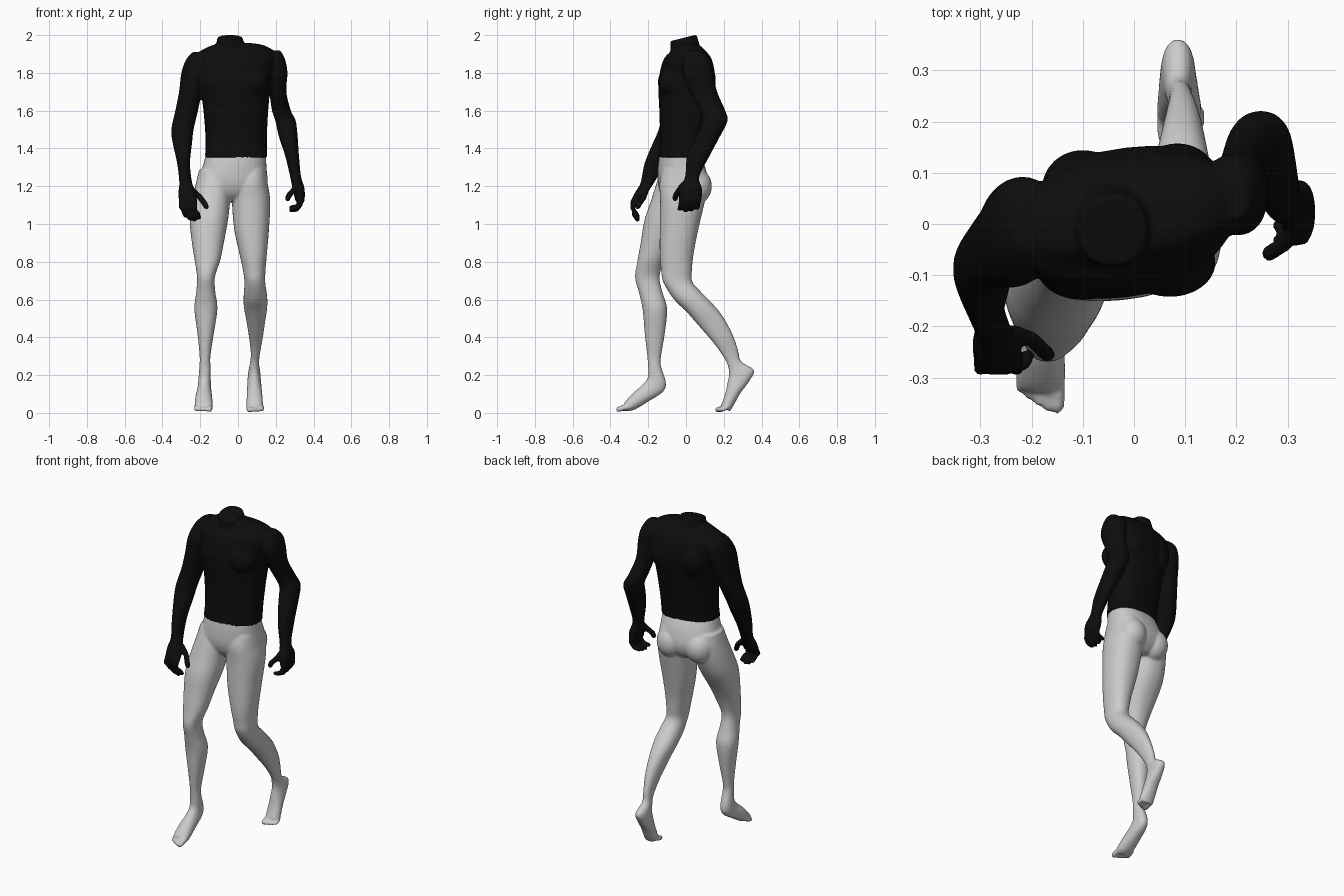
import bpy, bmesh
from math import cos, sin, tau
from mathutils import Vector, Matrix


def spow(v, e):
    return abs(v) ** e * (1 if v >= 0 else -1)


def skin_rings(bm, rings):
    rows = [[bm.verts.new(p) for p in r] for r in rings]
    n = len(rows[0])
    for a, b in zip(rows, rows[1:]):
        for i in range(n):
            bm.faces.new((a[i], a[(i + 1) % n], b[(i + 1) % n], b[i]))
    bm.faces.new(rows[0])
    bm.faces.new(rows[-1])


def loft(bm, stations, skew=0.0, power=0.9, sub=4, n=32):
    """Station: x_min, x_max, front y, front z, back y, back z (or x_min, x_max, front y, back y, z)."""
    st = [Vector(s if len(s) == 6 else (s[0], s[1], s[2], s[4], s[3], s[4])) for s in stations]
    pts = []
    for i in range(len(st) - 1):
        p0, p1, p2, p3 = st[max(i - 1, 0)], st[i], st[i + 1], st[min(i + 2, len(st) - 1)]
        for k in range(sub):
            t = k / sub
            pts.append(0.5 * (2 * p1 + (p2 - p0) * t + (2 * p0 - 5 * p1 + 4 * p2 - p3) * t * t
                              + (3 * p1 - p0 - 3 * p2 + p3) * t ** 3))
    pts.append(st[-1])
    rings = []
    for x0, x1, yf, zf, yb, zb in pts:
        c = Vector((x0 + x1, yf + yb, zf + zb)) / 2
        a = Vector((x1 - x0, skew * (x1 - x0), 0)) / 2
        b = Vector((0, yb - yf, zb - zf)) / 2
        rings.append([c + a * spow(cos(tau * j / n), power) + b * spow(sin(tau * j / n), power)
                      for j in range(n)])
    skin_rings(bm, rings)


def digit(bm, points, r, n=12):
    """Rounded finger or toe through a few points."""
    p = [Vector(q) for q in points]
    first, last = (p[1] - p[0]).normalized(), (p[-1] - p[-2]).normalized()
    path = [(p[0], r)] + [(q, r) for q in p[1:-1]]
    path += [(p[-1] - last * r * 0.8, r * 0.95), (p[-1] - last * r * 0.25, r * 0.7), (p[-1], r * 0.25)]
    rings = []
    for i, (q, rad) in enumerate(path):
        d = path[min(i + 1, len(path) - 1)][0] - path[max(i - 1, 0)][0]
        rot = d.to_track_quat('Z', 'Y')
        rings.append([q + rot @ Vector((rad * cos(tau * j / n), rad * sin(tau * j / n), 0)) for j in range(n)])
    skin_rings(bm, rings)


def lump(bm, c, r):
    bmesh.ops.create_uvsphere(bm, u_segments=24, v_segments=16, radius=1,
                              matrix=Matrix.Translation(c) @ Matrix.Diagonal((*r, 1)))


def finish(bm, name, voxel, smooth):
    """Fuse the overlapping parts into one smooth surface."""
    bmesh.ops.recalc_face_normals(bm, faces=bm.faces)
    me = bpy.data.meshes.new(name)
    bm.to_mesh(me)
    bm.free()
    ob = bpy.data.objects.new(name, me)
    bpy.context.collection.objects.link(ob)
    m = ob.modifiers.new("fuse", 'REMESH')
    m.mode, m.voxel_size, m.use_smooth_shade = 'VOXEL', voxel, True
    s = ob.modifiers.new("soften", 'SMOOTH')
    s.factor, s.iterations = 0.5, smooth
    return ob


# ---- shirt: torso, neck, arms and hands
bm = bmesh.new()
loft(bm, [(-.175, .155, -.143, .075, 1.352), (-.172, .153, -.135, .09, 1.45),
          (-.183, .16, -.138, .12, 1.6), (-.2, .172, -.143, .145, 1.72),
          (-.215, .185, -.135, .148, 1.8), (-.225, .2, -.112, .13, 1.875),
          (-.2, .19, -.075, .1, 1.915), (-.14, .14, -.06, .07, 1.945),
          (-.1, .08, -.04, .05, 1.957)], skew=.12, power=.82)
# neck
loft(bm, [(-.13, .05, -.09, 1.87, .1, 1.87), (-.118, .035, -.083, 1.92, .075, 1.94),
          (-.11, .026, -.083, 1.968, .056, 2.003)])
# chest muscles and shoulder blades
for c, r in (((-.1, -.087, 1.75), (.09, .062, .08)), ((.07, -.075, 1.75), (.09, .068, .08)),
             ((-.1, .07, 1.76), (.08, .075, .11)), ((.085, .085, 1.76), (.08, .073, .11))):
    lump(bm, c, r)
# forward arm with palm
loft(bm, [(-.24, -.17, -.05, .05, 1.91), (-.275, -.15, -.09, .09, 1.87),
          (-.3, -.16, -.12, .085, 1.8), (-.312, -.19, -.125, .055, 1.7),
          (-.332, -.212, -.125, .02, 1.6), (-.353, -.235, -.145, -.02, 1.5),
          (-.346, -.243, -.175, -.05, 1.43), (-.322, -.254, -.22, -.11, 1.32),
          (-.311, -.243, -.24, -.168, 1.22), (-.316, -.226, -.268, -.2, 1.17),
          (-.313, -.218, -.293, -.232, 1.12), (-.308, -.225, -.293, -.25, 1.1)])
for i in range(4):
    x, drop = -.3 + i * .024, (.02, .005, 0, .01)[i]
    digit(bm, [(x, -.26, 1.13), (x, -.285, 1.085), (x + .012, -.275, 1.05 + drop),
               (x + .025, -.25, 1.015 + drop)], .0135)
digit(bm, [(-.24, -.21, 1.18), (-.2, -.225, 1.14), (-.175, -.25, 1.105), (-.162, -.26, 1.08)], .016)
# rear arm with palm
loft(bm, [(.165, .225, .01, .08, 1.918), (.13, .25, -.015, .13, 1.87),
          (.15, .262, -.02, .142, 1.8), (.165, .256, .02, .165, 1.7),
          (.18, .28, .075, .208, 1.6), (.198, .306, .085, .22, 1.545),
          (.217, .316, .05, .178, 1.46), (.25, .323, .005, .125, 1.36),
          (.276, .334, -.005, .07, 1.25), (.288, .352, -.035, .085, 1.19),
          (.302, .353, -.038, .083, 1.13), (.31, .347, -.028, .075, 1.115)])
for i in range(4):
    y, drop = -.025 + i * .031, (.008, 0, .005, .015)[i]
    digit(bm, [(.33, y, 1.15), (.333, y - .002, 1.105 + drop), (.313, y - .006, 1.078 + drop),
               (.27, y - .01, 1.07 + drop)], .0135)
digit(bm, [(.31, -.015, 1.21), (.292, -.04, 1.175), (.268, -.055, 1.15), (.26, -.06, 1.12)], .016)
shirt = finish(bm, "shirt", .0065, 5)
black = bpy.data.materials.new("black_cloth")
black.diffuse_color = (.004, .004, .004, 1)
shirt.data.materials.append(black)

# ---- legs: hips, both legs, feet and toes
bm = bmesh.new()
loft(bm, [(-.17, .148, -.138, .07, 1.37), (-.188, .151, -.147, .1, 1.3),
          (-.213, .157, -.147, .115, 1.22), (-.18, .14, -.125, .1, 1.16),
          (-.1, .04, -.085, .06, 1.12)], skew=.1, power=.85)
# buttocks
lump(bm, (-.115, .03, 1.2), (.085, .085, .095))
lump(bm, (.062, .055, 1.2), (.085, .082, .095))
# forward leg
loft(bm, [(-.205, -.05, -.13, .06, 1.29), (-.222, -.035, -.155, .075, 1.22),
          (-.244, -.042, -.187, .05, 1.12), (-.256, -.053, -.22, .005, 1.02),
          (-.244, -.075, -.24, -.07, .9), (-.23, -.093, -.256, -.115, .81),
          (-.217, -.122, -.27, -.14, .72), (-.221, -.12, -.25, -.125, .64),
          (-.231, -.109, -.23, -.1, .55), (-.214, -.129, -.218, -.113, .415),
          (-.203, -.146, -.205, -.132, .3), (-.205, -.145, -.2, .225, -.133, .25),
          (-.21, -.144, -.205, .18, -.107, .165), (-.215, -.142, -.235, .145, -.12, .113),
          (-.225, -.137, -.275, .11, -.2, .06), (-.229, -.134, -.315, .068, -.27, .018),
          (-.226, -.137, -.33, .045, -.312, .008)])
# trailing leg
loft(bm, [(-.01, .148, -.12, .1, 1.29), (-.028, .156, -.14, .12, 1.22),
          (-.032, .171, -.137, .1, 1.12), (-.02, .164, -.139, .065, .97),
          (.008, .153, -.139, .04, .84), (.025, .146, -.132, .032, .76),
          (.034, .144, -.12, .69, .033, .695), (.03, .154, -.063, .6, .078, .642),
          (.031, .155, -.002, .54, .134, .585), (.044, .145, .06, .47, .192, .515),
          (.06, .13, .15, .365, .245, .42), (.068, .115, .205, .285, .275, .335),
          (.062, .112, .224, .24, .292, .272), (.054, .118, .227, .2, .36, .228),
          (.05, .122, .22, .16, .338, .172), (.047, .128, .21, .11, .287, .103),
          (.045, .132, .195, .065, .255, .045), (.047, .132, .185, .042, .232, .006)])
# toes, big toe on the inside of each foot
for i in range(5):
    r = .0155 if i == 0 else .0115
    x = -.15 - i * .0175
    back = (0, .004, .014, .026, .04)[i]
    digit(bm, [(x, -.295 + back / 2, .035), (x, -.335 + back, .026), (x - .001, -.37 + back, .014)], r)
    x = .06 + i * .0165
    digit(bm, [(x, .225, .035), (x, .19 + back / 3, .021), (x + .001, .154 + back * .7, .013)], r)
finish(bm, "legs", .0065, 5)
